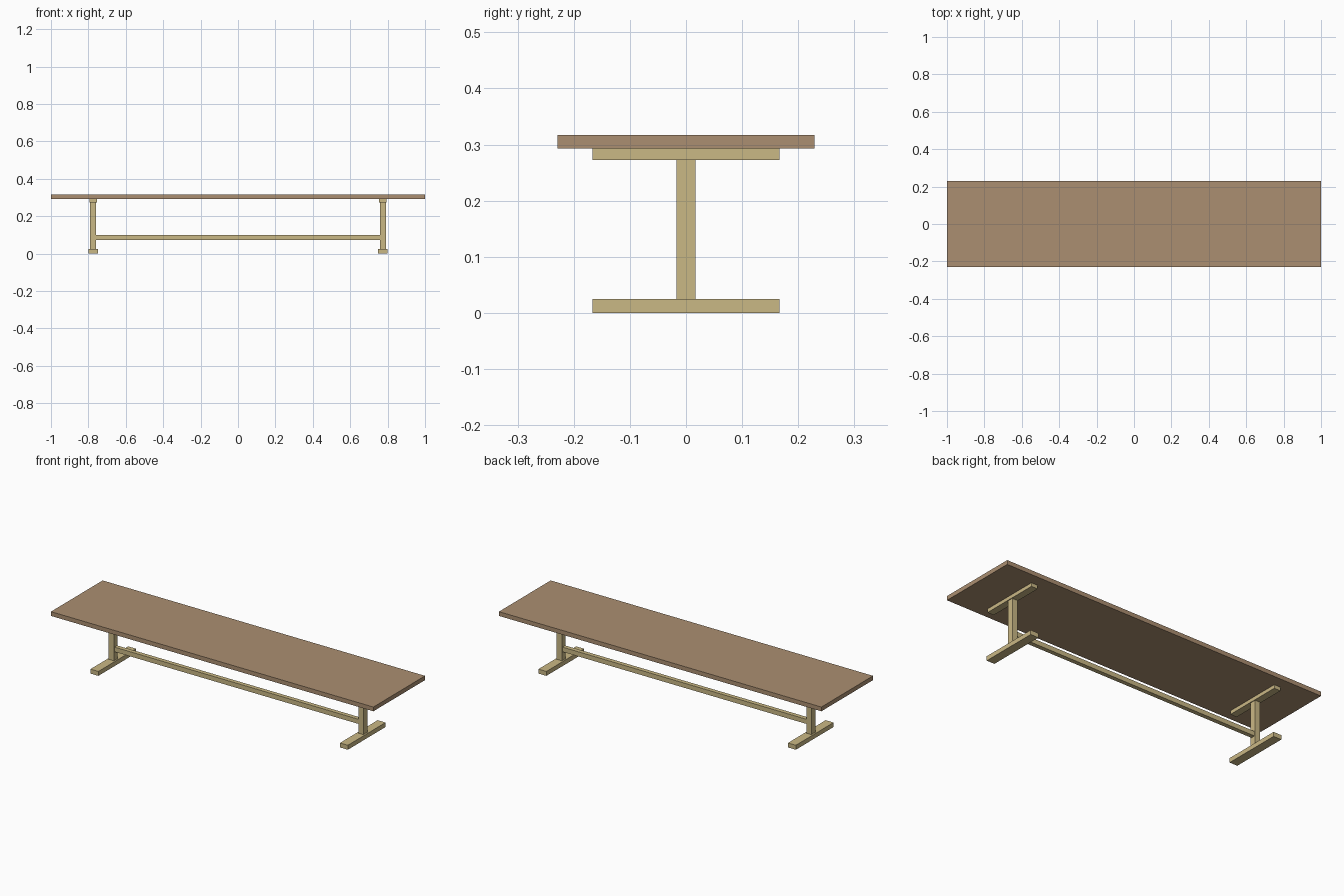
import bpy

cube = bpy.data.objects.get("Cube")
if cube:
    bpy.data.objects.remove(cube, do_unlink=True)


def material(name, colour):
    mat = bpy.data.materials.new(name)
    mat.use_nodes = True
    mat.diffuse_color = colour
    mat.node_tree.nodes["Principled BSDF"].inputs["Base Color"].default_value = colour
    return mat


def board(name, mat, x, width, depth, bottom, top):
    """Box centred on y = 0, spanning bottom to top."""
    bpy.ops.mesh.primitive_cube_add(size=1, location=(x, 0, (bottom + top) / 2))
    obj = bpy.context.object
    obj.name = name
    obj.scale = (width, depth, top - bottom)
    bpy.ops.object.transform_apply(location=False, rotation=False, scale=True)
    obj.data.materials.append(mat)
    return obj


brown = material("brown wood", (0.41, 0.275, 0.165, 1))
pale = material("pale wood", (0.59, 0.48, 0.235, 1))

FOOT_TOP, CLEAT_BOTTOM, SLAB_BOTTOM, SLAB_TOP = 0.025, 0.273, 0.293, 0.317
LEG_X, POST_WIDTH, FOOT_LENGTH = 0.774, 0.032, 0.334

# Slab on top
board("table_top", brown, 0, 2, 0.458, SLAB_BOTTOM, SLAB_TOP)

# Trestle at each end: foot, post and cleat
for side, sign in (("left", 1), ("right", -1)):
    x = sign * LEG_X
    board(side + "_foot", pale, x, 0.049, FOOT_LENGTH, 0, FOOT_TOP)
    board(side + "_post", pale, x, POST_WIDTH, 0.034, FOOT_TOP, CLEAT_BOTTOM)
    board(side + "_cleat", pale, x, 0.04, FOOT_LENGTH, CLEAT_BOTTOM, SLAB_BOTTOM)

# Rail joining the posts
board("stretcher_rail", pale, 0, 2 * LEG_X - POST_WIDTH, 0.024, 0.074, 0.1)
